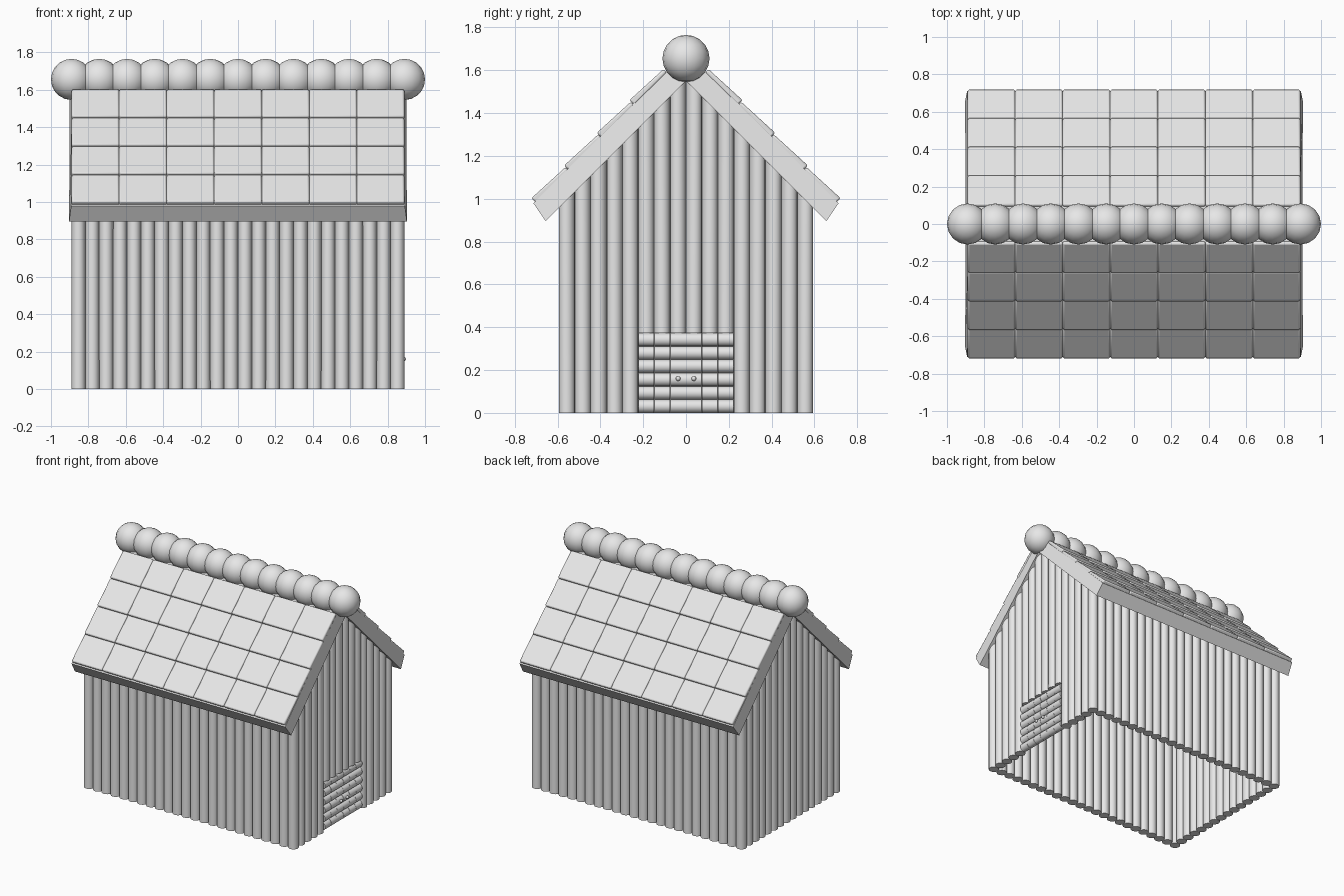
import bpy, bmesh, math
from mathutils import Vector, Matrix

if "Cube" in bpy.data.objects:
    bpy.data.objects.remove(bpy.data.objects["Cube"])

grey = bpy.data.materials.new("light_grey")
grey.diffuse_color = (0.8, 0.8, 0.8, 1)
grey.use_nodes = True
grey.node_tree.nodes["Principled BSDF"].inputs["Base Color"].default_value = grey.diffuse_color


def finish(bm, name, smooth=True, angle=40):
    bmesh.ops.recalc_face_normals(bm, faces=bm.faces)
    me = bpy.data.meshes.new(name)
    bm.to_mesh(me)
    bm.free()
    me.materials.append(grey)
    ob = bpy.data.objects.new(name, me)
    bpy.context.collection.objects.link(ob)
    if smooth:
        bpy.ops.object.select_all(action='DESELECT')
        ob.select_set(True)
        bpy.context.view_layer.objects.active = ob
        bpy.ops.object.shade_smooth_by_angle(angle=math.radians(angle))
    return ob


R = 0.0371          # log radius
X, Y = 0.853, 0.556  # wall centre lines
APEX = 1.55         # underside of the ridge


def log(bm, x, y, z0, z1, slope=0.0):
    """Upright log whose top may be cut to follow the 45 degree roof."""
    res = bmesh.ops.create_cone(bm, cap_ends=True, segments=16, radius1=R, radius2=R,
                                depth=z1 - z0,
                                matrix=Matrix.Translation((x, y, (z0 + z1) / 2)))
    for v in res["verts"]:
        if v.co.z > (z0 + z1) / 2:
            v.co.z = z1 - slope * (v.co.y - y)


# long walls
for side, name in ((-1, "front_wall"), (1, "back_wall")):
    bm = bmesh.new()
    for i in range(24):
        log(bm, -X + 2 * X * i / 23, side * Y, 0, APEX - Y + 0.03, side)
    finish(bm, name)

# gable walls, with an opening for the door on the right
DOOR_H = 0.373
for side, name in ((-1, "left_gable"), (1, "right_gable")):
    bm = bmesh.new()
    for i in range(1, 15):
        y = -Y + 2 * Y * i / 15
        z0 = DOOR_H if side > 0 and abs(y) < 0.2 else 0
        log(bm, side * X, y, z0, APEX - abs(y) + 0.03, math.copysign(1, y))
    finish(bm, name)

# door of short horizontal logs
bm = bmesh.new()
rh = DOOR_H / 6
for row in range(6):
    for col in range(6):
        m = (Matrix.Translation((X, (col - 2.5) * 0.0741, (row + 0.5) * rh))
             @ Matrix.Rotation(math.pi / 2, 4, 'X'))
        bmesh.ops.create_cone(bm, cap_ends=True, segments=16, radius1=rh / 2,
                              radius2=rh / 2, depth=0.0725, matrix=m)
finish(bm, "door")

# door knobs
bm = bmesh.new()
for s in (-1, 1):
    bmesh.ops.create_uvsphere(bm, u_segments=12, v_segments=8, radius=0.011,
                              matrix=Matrix.Translation((X + rh / 2 + 0.004, s * 0.037, 0.16)))
finish(bm, "door_knobs", angle=60)

# roof slabs and tiles
LENGTH, COLS, ROWS = 0.863, 7, 4
for side, name in ((-1, "front_roof"), (1, "back_roof")):
    # slab: profile across the slope, a little longer at the underside
    bm = bmesh.new()
    profile = [(0, APEX, 0.9), (0.655, 0.895, 0.903), (0.712, 0.978, 0.892),
               (0.1, 1.59, 0.886), (0, 1.59, 0.886)]
    ends = [[bm.verts.new((e * x, side * y, z)) for y, z, x in profile] for e in (-1, 1)]
    bm.faces.new(ends[0])
    bm.faces.new(ends[1])
    for i in range(5):
        j = (i + 1) % 5
        bm.faces.new((ends[0][i], ends[0][j], ends[1][j], ends[1][i]))
    finish(bm, name + "_slab", smooth=False)

    # tiles: each lies along the slope with its lower end lifted
    u = Vector((0, -side, 1)).normalized()
    n = Vector((0, side, 1)).normalized()
    eave = Vector((0, side * 0.72, 1.0))
    w, l = 1.778 / COLS, LENGTH / ROWS
    bm = bmesh.new()
    for r in range(ROWS):
        for c in range(COLS):
            x0 = -0.889 + (c + 0.5) * w
            verts = bmesh.ops.create_cube(bm, size=1)["verts"]
            for v in verts:
                s = (r + 0.5 + v.co.y) * l
                h = -0.03 if v.co.z < 0 else (0.003 if v.co.y < 0 else -0.007)
                v.co = eave + Vector((x0 + v.co.x * w, 0, 0)) + u * s + n * h
    ob = finish(bm, name + "_tiles", angle=60)
    bev = ob.modifiers.new("rounded_edges", 'BEVEL')
    bev.width = 0.009
    bev.segments = 2

# row of ridge balls
bm = bmesh.new()
for i in range(13):
    m = Matrix.Translation((-0.89 + 1.78 * i / 12, 0, 1.655))
    bmesh.ops.create_uvsphere(bm, u_segments=16, v_segments=10, radius=0.11, matrix=m)
finish(bm, "ridge_balls", angle=60)
